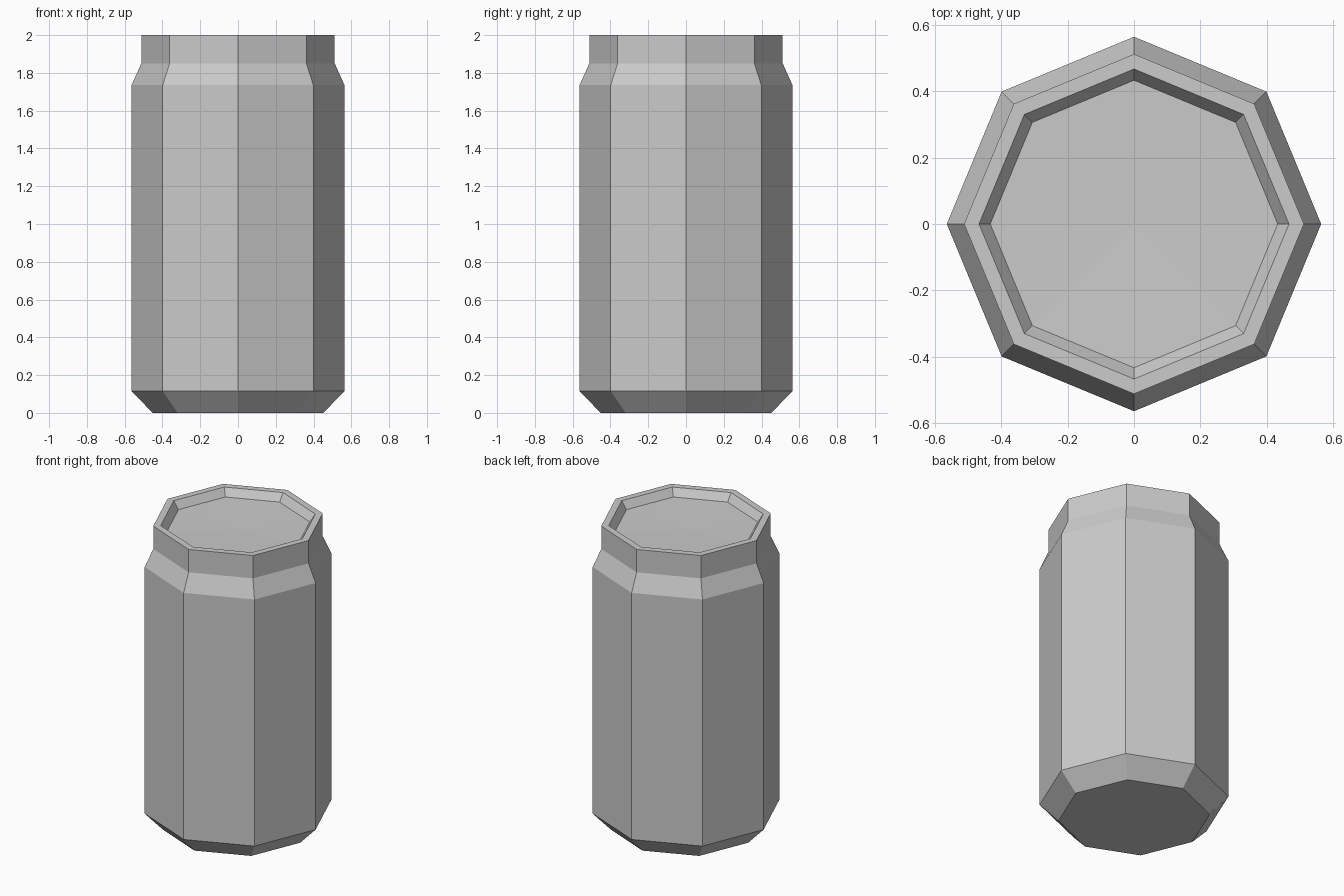
import bpy, bmesh
from math import cos, sin, tau

if "Cube" in bpy.data.objects:
    bpy.data.objects.remove(bpy.data.objects["Cube"])

SIDES = 8


def lathe(name, profile, bottom_z, top_z):
    """Revolve (radius, z) points into a faceted solid closed by fans at both ends."""
    bm = bmesh.new()
    rings = [[bm.verts.new((r * cos(tau * i / SIDES), r * sin(tau * i / SIDES), z))
              for i in range(SIDES)] for r, z in profile]
    bottom = bm.verts.new((0, 0, bottom_z))
    top = bm.verts.new((0, 0, top_z))
    for i in range(SIDES):
        j = (i + 1) % SIDES
        for a, b in zip(rings, rings[1:]):
            bm.faces.new((a[i], a[j], b[j], b[i]))
        bm.faces.new((bottom, rings[0][j], rings[0][i]))
        bm.faces.new((top, rings[-1][i], rings[-1][j]))
    bmesh.ops.recalc_face_normals(bm, faces=bm.faces)
    mesh = bpy.data.meshes.new(name)
    bm.to_mesh(mesh)
    bm.free()
    obj = bpy.data.objects.new(name, mesh)
    bpy.context.collection.objects.link(obj)
    return obj


# Can: bevelled base, straight wall, shoulder, rim and recessed lid
lathe("drink_can", [
    (0.452, 0.0), (0.564, 0.116),
    (0.564, 1.735), (0.512, 1.85),
    (0.512, 2.0), (0.467, 2.0),
    (0.433, 1.95),
], bottom_z=0.0, top_z=1.94)
